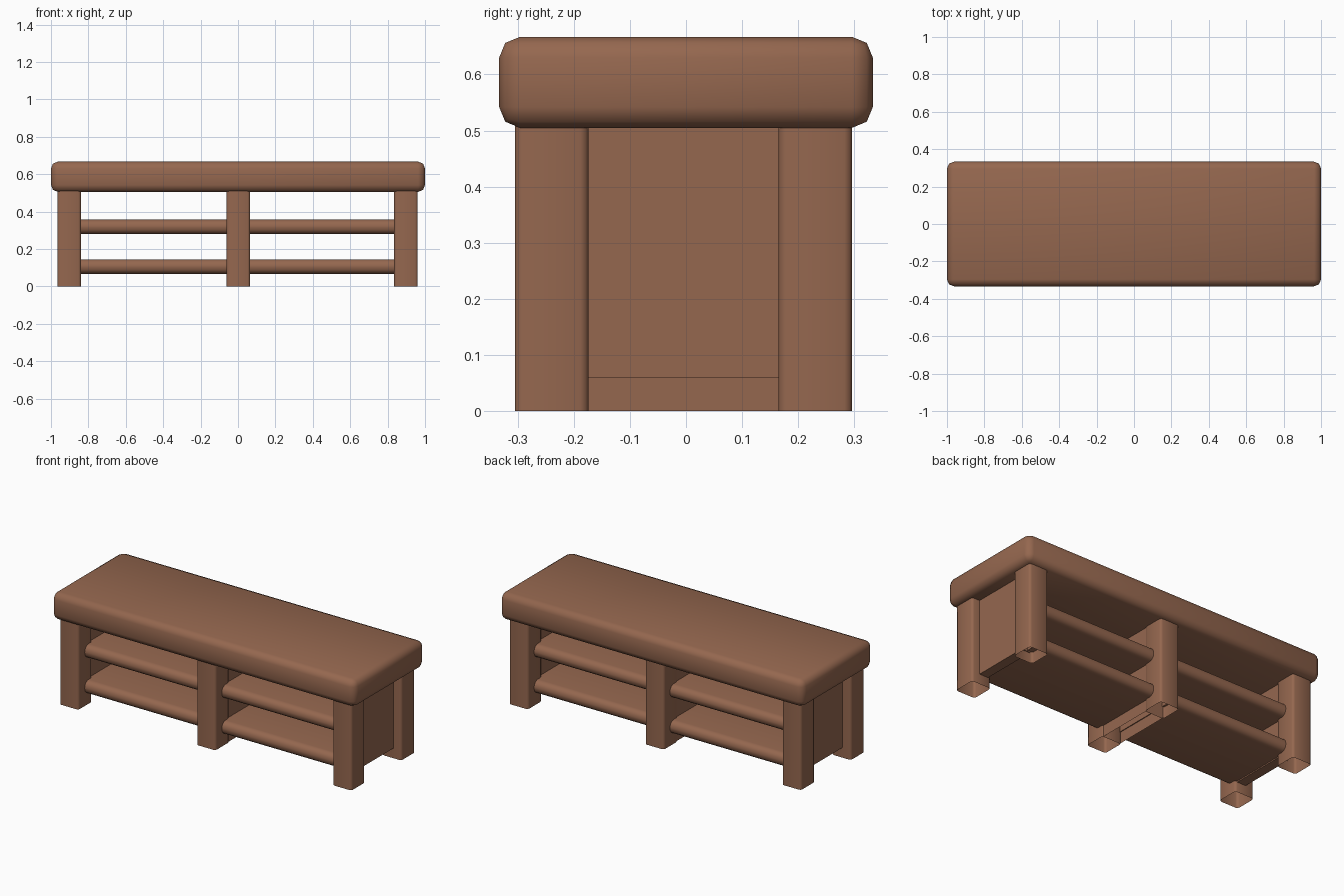
import bpy, bmesh, math

if "Cube" in bpy.data.objects:
    bpy.data.objects.remove(bpy.data.objects["Cube"])

wood = bpy.data.materials.new("brown wood")
wood.diffuse_color = (0.30, 0.136, 0.078, 1)
wood.use_nodes = True
wood.node_tree.nodes["Principled BSDF"].inputs["Base Color"].default_value = wood.diffuse_color


def box(name, lo, hi, bevel=0.0, segments=2, axis=None, open_bottom=False):
    """Box from corner to corner; axis limits the bevel to edges along that axis."""
    bm = bmesh.new()
    bmesh.ops.create_cube(bm, size=1)
    for v in bm.verts:
        v.co = [(a + b) / 2 + c * (b - a) for a, b, c in zip(lo, hi, v.co)]
    if bevel:
        edges = []
        for e in bm.edges:
            d = e.verts[1].co - e.verts[0].co
            if axis is None or abs(d[axis]) > 1e-6:
                edges.append(e)
        bmesh.ops.bevel(bm, geom=edges, offset=bevel, segments=segments,
                        profile=0.5, affect='EDGES')
    if open_bottom:
        bm.normal_update()
        bottom = [f for f in bm.faces if f.normal.z < -0.9]
        bmesh.ops.delete(bm, geom=bottom, context='FACES')
    mesh = bpy.data.meshes.new(name)
    bm.to_mesh(mesh)
    bm.free()
    mesh.materials.append(wood)
    ob = bpy.data.objects.new(name, mesh)
    bpy.context.collection.objects.link(ob)
    bpy.ops.object.select_all(action='DESELECT')
    ob.select_set(True)
    bpy.context.view_layer.objects.active = ob
    bpy.ops.object.shade_smooth_by_angle(angle=math.radians(50))
    return ob


# thick rounded top
box("table_top", (-1, -0.333, 0.505), (1, 0.333, 0.667), 0.037, 2)

# six posts, hollow underneath
for side, x in (("left", -0.902), ("middle", 0.002), ("right", 0.898)):
    for row, y0, y1 in (("front", -0.305, -0.174), ("back", 0.165, 0.296)):
        box(f"{row}_{side}_post", (x - 0.063, y0, 0), (x + 0.063, y1, 0.515),
            0.014, 2, axis=2, open_bottom=True)

# middle divider and end panels
box("middle_divider", (-0.055, -0.18, 0), (0.059, 0.17, 0.51), open_bottom=True)
for side, s in (("left", -1), ("right", 1)):
    x0, x1 = sorted((s * 0.852, s * 0.91))
    box(f"{side}_end_panel", (x0, -0.18, 0.06), (x1, 0.17, 0.51))

# two rounded shelves in each bay
for side, s in (("left", -1), ("right", 1)):
    x0, x1 = sorted((s * 0.05, s * 0.87))
    for level, z0, z1 in (("lower", 0.067, 0.145), ("upper", 0.28, 0.358)):
        box(f"{side}_{level}_shelf", (x0, -0.245, z0), (x1, 0.238, z1),
            0.036, 4, axis=0)
